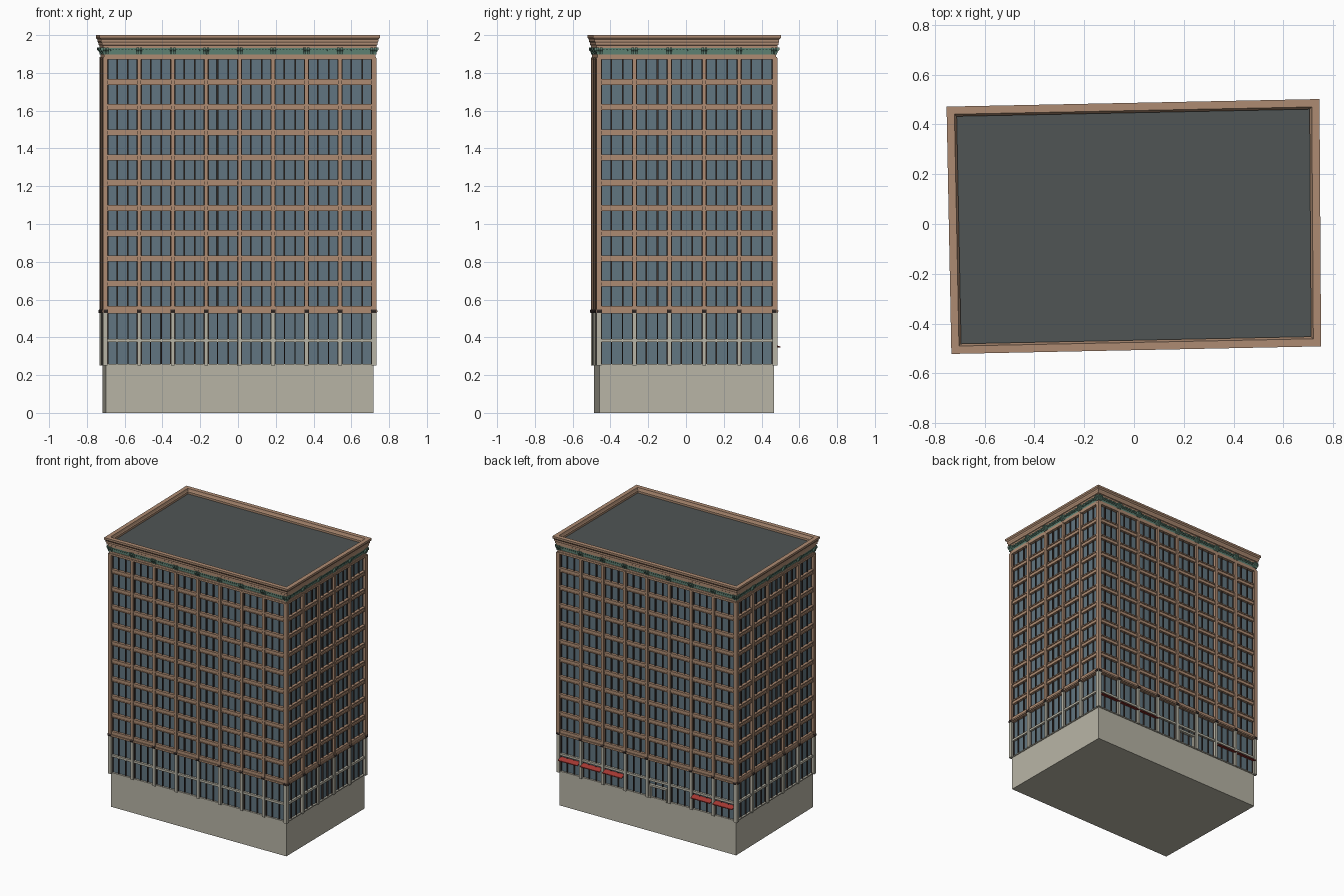
import bpy, bmesh
from mathutils import Vector

if "Cube" in bpy.data.objects:
    bpy.data.objects.remove(bpy.data.objects["Cube"])

# slightly skewed footprint, counter-clockwise from front left
CORNERS = [Vector(c) for c in ((-0.70, -0.487), (0.717, -0.458), (0.711, 0.467), (-0.718, 0.438))]
BAYS = [8, 5, 8, 5]            # front, right, back, left
BASE, MID, TOP = 0.25, 0.54, 1.88
PITCH = 0.1335

COL = {
    "brick": (0.42, 0.26, 0.17), "stone": (0.48, 0.46, 0.38), "glass": (0.12, 0.18, 0.22),
    "roof": (0.08, 0.09, 0.09), "green": (0.11, 0.22, 0.17), "red": (0.38, 0.04, 0.033),
    "frame": (0.05, 0.035, 0.03),
}
MATS = {}
for n, c in COL.items():
    MATS[n] = bpy.data.materials.new(n)
    MATS[n].diffuse_color = (*c, 1)

parts = {}


def part(name, mat):
    if name not in parts:
        parts[name] = (bmesh.new(), mat)
    return parts[name][0]


def axes(w):
    a, b = CORNERS[w], CORNERS[(w + 1) % 4]
    t = (b - a).normalized()
    return a, t, Vector((t.y, -t.x)), (b - a).length


def prism(name, mat, w, u0, u1, section):
    """Extrude a (depth, z) section along wall w from u0 to u1."""
    bm = part(name, mat)
    a, t, n, _ = axes(w)
    ends = [[bm.verts.new((*(a + t * u + n * d), z)) for d, z in section] for u in (u0, u1)]
    k = len(section)
    bm.faces.new(ends[0])
    bm.faces.new(ends[1][::-1])
    for i in range(k):
        j = (i + 1) % k
        bm.faces.new((ends[0][j], ends[0][i], ends[1][i], ends[1][j]))


def box(name, mat, w, u0, u1, d0, d1, z0, z1):
    prism(name, mat, w, u0, u1, [(d0, z0), (d1, z0), (d1, z1), (d0, z1)])


def offset_corner(i, d):
    n0, n1 = axes(i - 1 if i else 3)[2], axes(i)[2]
    return CORNERS[i] + (n0 + n1) * (d / (1 + n0.dot(n1)))


def ring(name, mat, profile):
    """Sweep a closed (offset, z) profile round the footprint with mitred corners."""
    bm = part(name, mat)
    loops = [[bm.verts.new((*offset_corner(i, d), z)) for d, z in profile] for i in range(4)]
    k = len(profile)
    for i in range(4):
        for p in range(k):
            q = (p + 1) % k
            bm.faces.new((loops[i][p], loops[(i + 1) % 4][p], loops[(i + 1) % 4][q], loops[i][q]))


def band(name, mat, d0, d1, z0, z1):
    ring(name, mat, [(d0, z0), (d1, z0), (d1, z1), (d0, z1)])


def block(name, mat, d, z0, z1):
    bm = part(name, mat)
    lo = [bm.verts.new((*offset_corner(i, d), z0)) for i in range(4)]
    hi = [bm.verts.new((*offset_corner(i, d), z1)) for i in range(4)]
    bm.faces.new(lo[::-1])
    bm.faces.new(hi)
    for i in range(4):
        j = (i + 1) % 4
        bm.faces.new((lo[i], lo[j], hi[j], hi[i]))


# main volumes
block("plinth", "stone", 0.0, 0.0, BASE)
block("window_glass", "glass", -0.008, BASE, TOP)
block("roof_deck", "roof", -0.006, TOP, 1.965)

# storefront bands
band("storefront_bands", "stone", -0.01, 0.008, 0.376, 0.392)
band("storefront_bands", "stone", -0.01, 0.006, BASE, 0.258)
band("belt_course", "brick", -0.01, 0.010, 0.526, 0.566)
band("belt_course", "brick", -0.01, 0.017, 0.532, 0.543)

# spandrels with sill and lintel on each upper floor
for f in range(10):
    z = 0.567 + f * PITCH
    head = z + 0.101
    if f < 9:
        band("spandrels", "brick", -0.01, 0.006, head, z + PITCH)
        band("window_sills", "brick", -0.01, 0.012, z + PITCH - 0.009, z + PITCH)
        band("window_sills", "brick", -0.01, 0.010, head, head + 0.006)

# frieze and stepped crown cornice
band("frieze_ledge", "brick", -0.01, 0.014, 1.870, 1.884)
band("frieze_ledge", "brick", -0.01, 0.010, 1.884, 1.898)
band("frieze", "green", -0.01, 0.006, 1.898, 1.935)
band("frieze", "green", -0.01, 0.014, 1.925, 1.933)
ring("cornice", "brick", [(-0.006, 1.933), (0.016, 1.933), (0.016, 1.945), (0.021, 1.948), (0.021, 1.958),
                          (0.026, 1.966), (0.026, 1.976), (0.034, 1.986), (0.034, 2.0), (0.003, 2.0),
                          (-0.002, 1.985), (-0.006, 1.98)])

for w in range(4):
    length = axes(w)[3]
    step = length / BAYS[w]
    for i in range(BAYS[w] + 1):
        u = i * step
        # corner piers wrap past the wall end
        lo = u - (0.016 if i == 0 else 0.010)
        hi = u + (0.016 if i == BAYS[w] else 0.010)
        box("lower_piers", "stone", w, lo, hi, -0.01, 0.014, BASE, MID)
        box("upper_piers", "brick", w, lo, hi, -0.01, 0.016, MID, TOP)
        # pier capitals and cornice brackets
        prism("pier_capitals", "frame", w, u - 0.012, u + 0.012,
              [(0.0, 0.526), (0.019, 0.530), (0.022, 0.540), (0.017, 0.548), (0.0, 0.548)])
        for s in (-0.009, 0.009):
            prism("cornice_brackets", "green", w, u + s - 0.006, u + s + 0.006,
                  [(0.0, 1.897), (0.013, 1.897), (0.018, 1.912), (0.027, 1.922), (0.027, 1.935), (0.0, 1.935)])
    for i in range(BAYS[w]):
        u = i * step
        # mullions: three lights per bay
        for k in (0.34, 0.66):
            c = u + step * k
            box("mullions", "frame", w, c - 0.004, c + 0.004, -0.01, 0.001, 0.566, TOP)
            box("storefront_mullions", "frame", w, c - 0.003, c + 0.003, -0.01, 0.001, BASE, 0.53)
        for s in (0.010, step - 0.014):
            box("mullions", "frame", w, u + s, u + s + 0.004, -0.01, 0.0, BASE, TOP)
        # dentils along the frieze
        for k in range(8):
            c = u + step * (0.17 + 0.66 * k / 7)
            box("dentils", "green", w, c - 0.004, c + 0.004, 0.0, 0.012, 1.915, 1.926)

# back-side awnings and entrance (bays counted from the right corner)
step = axes(2)[3] / 8
for b in (0, 1, 2, 6, 7):
    prism("awnings", "red", 2, b * step + 0.011, (b + 1) * step - 0.011,
          [(-0.004, 0.364), (-0.004, 0.359), (0.034, 0.345), (0.034, 0.351)])
u0, u1 = 4 * step + 0.018, 5 * step - 0.018
box("entrance_frame", "stone", 2, u0, u0 + 0.010, -0.01, 0.012, BASE, 0.350)
box("entrance_frame", "stone", 2, u1 - 0.010, u1, -0.01, 0.012, BASE, 0.350)
box("entrance_frame", "stone", 2, u0, u1, -0.01, 0.014, 0.338, 0.352)

# turn every collected mesh into an object
for name, (bm, mat) in parts.items():
    bmesh.ops.recalc_face_normals(bm, faces=bm.faces)
    me = bpy.data.meshes.new(name)
    bm.to_mesh(me)
    bm.free()
    me.materials.append(MATS[mat])
    bpy.context.collection.objects.link(bpy.data.objects.new(name, me))

for m in bpy.data.materials:
    if m.users and not m.is_grease_pencil:
        m.use_nodes = True
        m.node_tree.nodes["Principled BSDF"].inputs["Base Color"].default_value = m.diffuse_color
